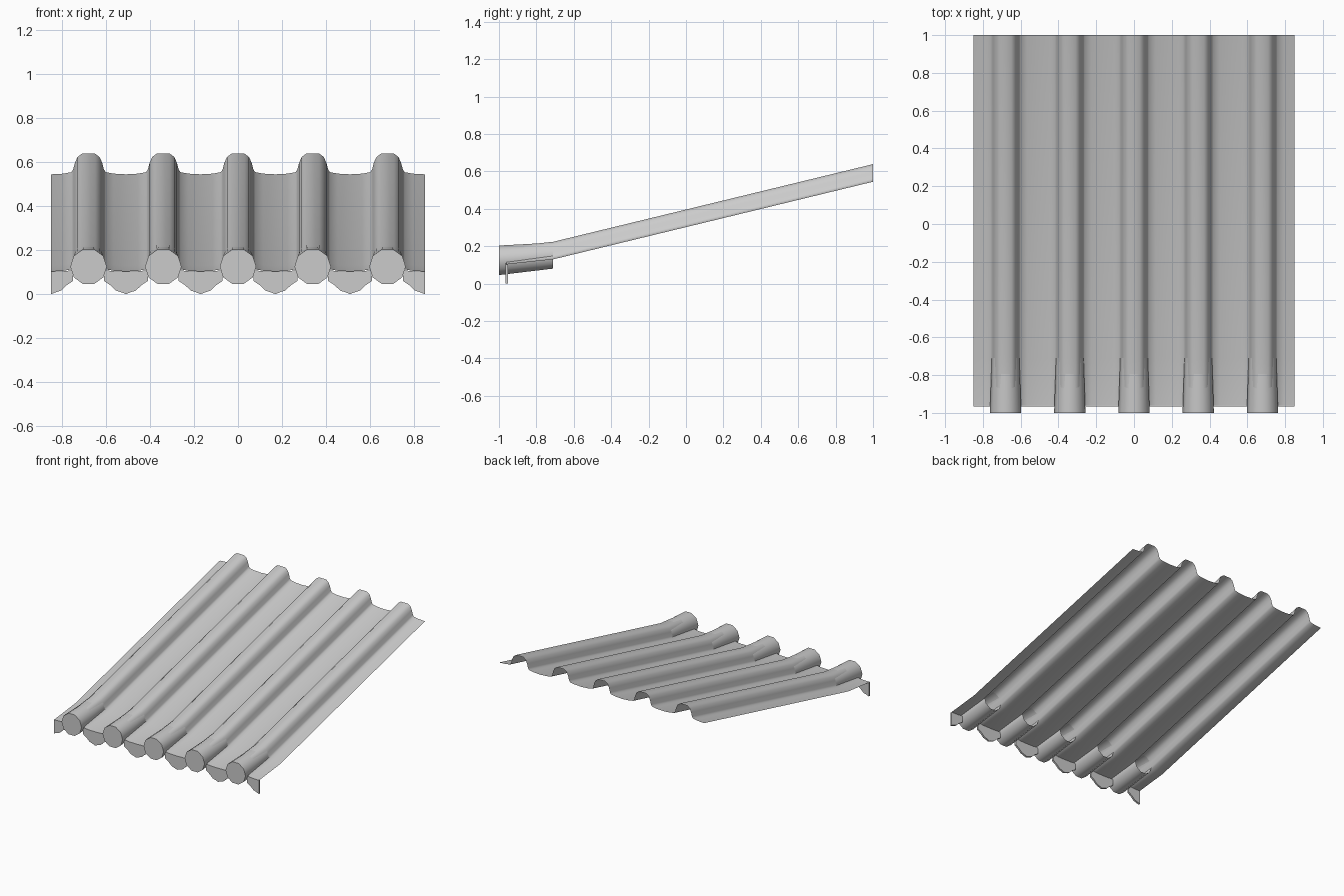
import bpy, bmesh, math

if "Cube" in bpy.data.objects:
    bpy.data.objects.remove(bpy.data.objects["Cube"])

PITCH = 0.34
RIDGES = [PITCH * i for i in range(-2, 3)]
# roof slope: (y, z of the pan floor)
SLOPE = [(-0.96, 0.103), (-0.71, 0.130), (1.0, 0.545)]
# half of one corrugation, from crown to pan centre: (x, height)
HALF = [(0.03, 0.094), (0.05, 0.079), (0.062, 0.053), (0.070, 0.022),
        (0.078, 0.010), (0.115, 0.003), (0.17, 0.0)]
# lower edge of an eave drip plate, from its centre outward: (offset, z)
DRIP = [(0.0, 0.0), (0.02, 0.008), (0.045, 0.016), (0.07, 0.04), (0.10, 0.06)]


def finish(name, bm, angle=40):
    bmesh.ops.remove_doubles(bm, verts=bm.verts, dist=1e-5)
    bmesh.ops.recalc_face_normals(bm, faces=bm.faces)
    me = bpy.data.meshes.new(name)
    bm.to_mesh(me)
    bm.free()
    ob = bpy.data.objects.new(name, me)
    bpy.context.collection.objects.link(ob)
    bpy.ops.object.select_all(action='DESELECT')
    ob.select_set(True)
    bpy.context.view_layer.objects.active = ob
    bpy.ops.object.shade_smooth_by_angle(angle=math.radians(angle))
    return ob


def loft(bm, rows, closed=False):
    rings = [[bm.verts.new(p) for p in row] for row in rows]
    for a, b in zip(rings, rings[1:]):
        n = len(a)
        for i in range(n if closed else n - 1):
            j = (i + 1) % n
            bm.faces.new((a[i], a[j], b[j], b[i]))
    return rings


# corrugated roof sheet: ridges and shallow pans
wave = [(-x, h) for x, h in reversed(HALF)] + HALF
bm = bmesh.new()
for cx in RIDGES:
    loft(bm, [[(cx + x, y, z + h) for x, h in wave] for y, z in SLOPE])
sheet = finish("roof_sheet", bm, 50)
# make the open sheet face upward
if sum(p.normal.z for p in sheet.data.polygons) < 0:
    sheet.data.flip_normals()

# ten-sided round end tiles with a closed front disc
for n, cx in enumerate(RIDGES):
    bm = bmesh.new()
    rows = []
    for y, z, r in ((-1.0, 0.125, 0.083), (-0.71, 0.150, 0.073)):
        rows.append([(cx + r * math.cos(math.tau * i / 10), y,
                      z + r * math.sin(math.tau * i / 10)) for i in range(10)])
    rings = loft(bm, rows, closed=True)
    cap = bm.faces.new(rings[0])
    ob = finish(f"end_tile_{n + 1}", bm)
    front = min(ob.data.polygons, key=lambda p: p.center.y)
    if front.normal.y > 0:
        ob.data.flip_normals()

# scalloped drip plates under the pans, half plates at both sides
TOP = [(0.10, 0.109), (0.055, 0.104), (0.0, 0.103)]
for n in range(6):
    cx = PITCH * (n - 2.5)
    right, left = DRIP + TOP, [(-x, z) for x, z in reversed(DRIP + TOP)]
    if n == 0:
        outline = right
    elif n == 5:
        outline = left
    else:
        outline = right[:-1] + left[:-1]
    bm = bmesh.new()
    face = bm.faces.new([bm.verts.new((cx + x, -0.965, z)) for x, z in outline])
    ext = bmesh.ops.extrude_face_region(bm, geom=[face], use_keep_orig=True)
    moved = [v for v in ext["geom"] if isinstance(v, bmesh.types.BMVert)]
    bmesh.ops.translate(bm, verts=moved, vec=(0, 0.014, 0))
    finish(f"drip_plate_{n + 1}", bm)
